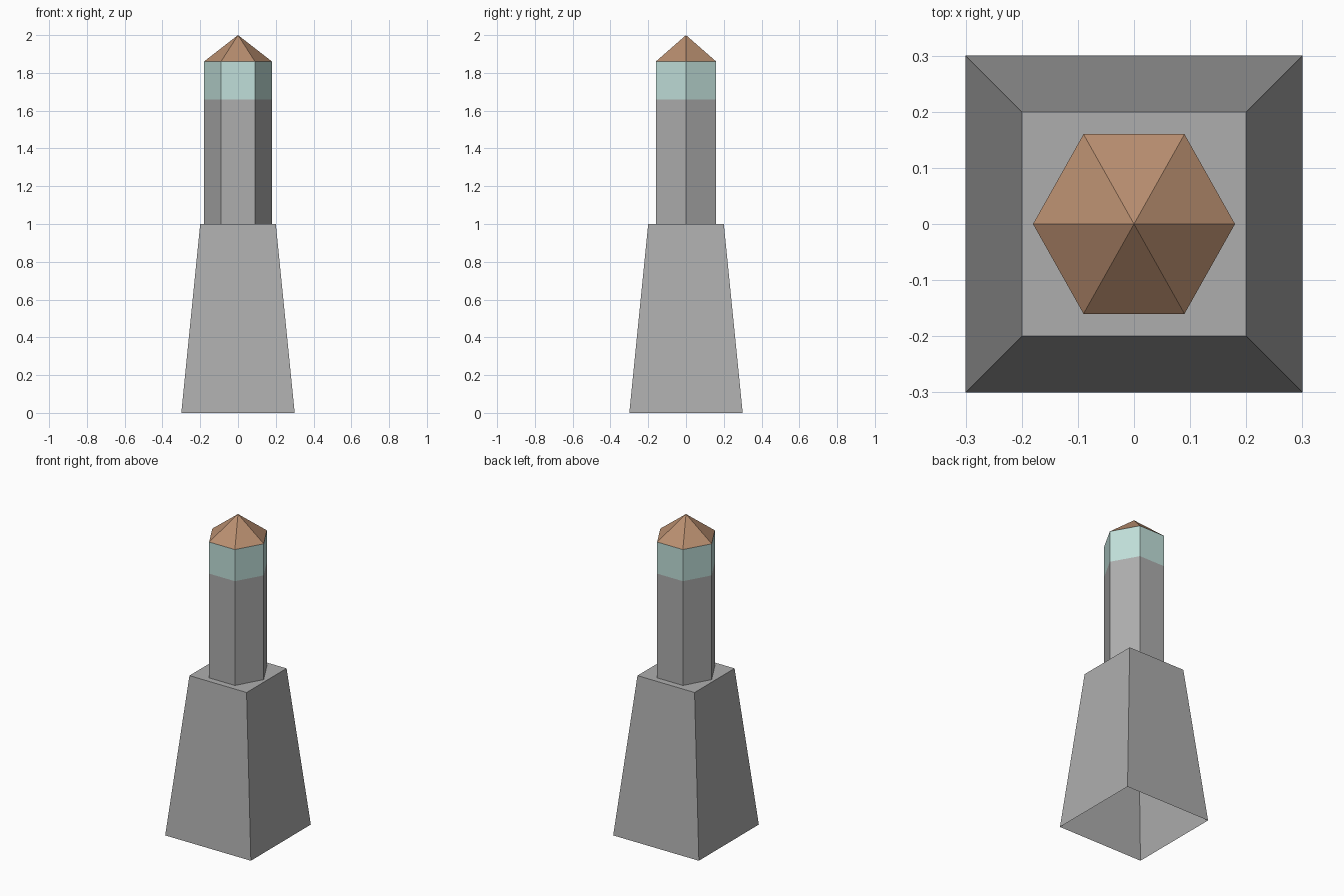
import bpy, bmesh

cube = bpy.data.objects.get("Cube")
if cube:
    bpy.data.objects.remove(cube, do_unlink=True)


def material(name, rgb):
    mat = bpy.data.materials.new(name)
    mat.use_nodes = True
    mat.diffuse_color = (*rgb, 1)
    mat.node_tree.nodes["Principled BSDF"].inputs["Base Color"].default_value = (*rgb, 1)
    return mat


stone = material("grey stone", (0.42, 0.42, 0.42))
glass = material("pale teal", (0.53, 0.74, 0.70))
clay = material("clay brown", (0.48, 0.27, 0.16))


def finish(name, bm, mat):
    bmesh.ops.recalc_face_normals(bm, faces=bm.faces)
    mesh = bpy.data.meshes.new(name)
    bm.to_mesh(mesh)
    bm.free()
    mesh.materials.append(mat)
    obj = bpy.data.objects.new(name, mesh)
    bpy.context.collection.objects.link(obj)


def ring(bm, outline, z, scale=1):
    return [bm.verts.new((x * scale, y * scale, z)) for x, y in outline]


def bridge(bm, low, high):
    n = len(low)
    for i in range(n):
        j = (i + 1) % n
        bm.faces.new((low[i], low[j], high[j], high[i]))


square = [(1, 1), (-1, 1), (-1, -1), (1, -1)]
hexagon = [(0.18, 0), (0.09, 0.16), (-0.09, 0.16),
           (-0.18, 0), (-0.09, -0.16), (0.09, -0.16)]

# Tapered plinth, open underneath with a flat top
bm = bmesh.new()
top = ring(bm, square, 1, 0.2)
bridge(bm, ring(bm, square, 0, 0.3), top)
bm.faces.new(top)
finish("tapered_base", bm, stone)

# Six-sided shaft and the lantern band flush above it
for name, z0, z1, mat in (("shaft", 1, 1.66, stone), ("lantern_band", 1.66, 1.86, glass)):
    bm = bmesh.new()
    bridge(bm, ring(bm, hexagon, z0), ring(bm, hexagon, z1))
    finish(name, bm, mat)

# Pointed roof
bm = bmesh.new()
eaves = ring(bm, hexagon, 1.86)
apex = bm.verts.new((0, 0, 2))
for a, b in zip(eaves, eaves[1:] + eaves[:1]):
    bm.faces.new((a, b, apex))
finish("pointed_roof", bm, clay)
